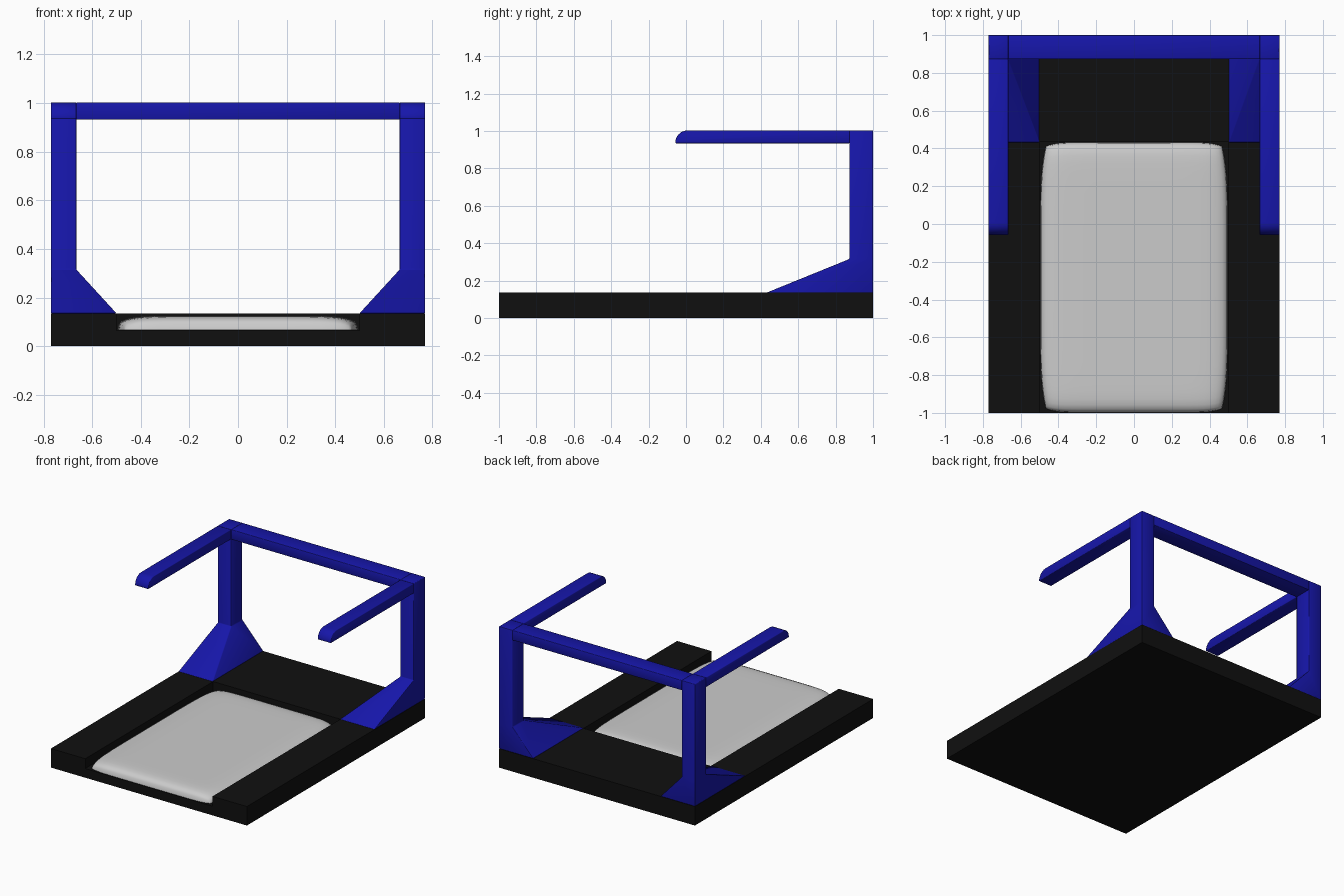
import bpy, bmesh, math

if "Cube" in bpy.data.objects:
    bpy.data.objects.remove(bpy.data.objects["Cube"])


def material(name, rgb):
    m = bpy.data.materials.new(name)
    m.diffuse_color = (*rgb, 1)
    m.use_nodes = True
    m.node_tree.nodes["Principled BSDF"].inputs["Base Color"].default_value = m.diffuse_color
    return m


BLUE = material("blue_paint", (0.008, 0.008, 0.4))
BLACK = material("black_deck", (0.005, 0.005, 0.005))


def loft(name, rings, mat=None):
    """Closed solid skinned through a list of equal-length point rings."""
    bm = bmesh.new()
    loops = [[bm.verts.new(p) for p in r] for r in rings]
    n = len(loops[0])
    for a, b in zip(loops, loops[1:]):
        for i in range(n):
            j = (i + 1) % n
            bm.faces.new((a[i], a[j], b[j], b[i]))
    bm.faces.new(loops[0][::-1])
    bm.faces.new(loops[-1])
    bmesh.ops.recalc_face_normals(bm, faces=bm.faces)
    me = bpy.data.meshes.new(name)
    bm.to_mesh(me)
    bm.free()
    ob = bpy.data.objects.new(name, me)
    bpy.context.collection.objects.link(ob)
    if mat:
        me.materials.append(mat)
    return ob


def rect(x0, x1, y0, y1, z):
    return [(x0, y0, z), (x1, y0, z), (x1, y1, z), (x0, y1, z)]


def box(name, x0, x1, y0, y1, z0, z1, mat=None):
    return loft(name, [rect(x0, x1, y0, y1, z0), rect(x0, x1, y0, y1, z1)], mat)


def soften(ob, width=0.004):
    b = ob.modifiers.new("edge", "BEVEL")
    b.width, b.segments = width, 2
    for p in ob.data.polygons:
        p.use_smooth = True


def mirror(ob):
    ob.modifiers.new("mirror", "MIRROR")


# deck with a recess open to the front
deck = box("deck", -0.77, 0.77, -1, 1, 0, 0.135, BLACK)
cutter = box("recess_cutter", -0.5, 0.5, -1.1, 0.435, 0.065, 0.3)
cutter.hide_render = True
cutter.hide_set(True)
cut = deck.modifiers.new("recess", "BOOLEAN")
cut.object, cut.operation, cut.solver = cutter, "DIFFERENCE", "EXACT"

# cushion in the recess: soft pillow, slightly barrel-shaped in plan
N = 28
bm = bmesh.new()
bmesh.ops.create_grid(bm, x_segments=N, y_segments=N, size=1)
for v in bm.verts:
    u = math.sin(v.co.x * math.pi / 2)
    w = math.sin(v.co.y * math.pi / 2)
    v.co.x = 0.495 * u * (1 - 0.06 * w ** 6)
    v.co.y = -0.283 + 0.715 * w * (1 - 0.03 * u ** 10)
    fall = max(0, (1 - u ** 8) * (1 - w ** 20))
    v.co.z = 0.067 + 0.058 * fall ** 0.35
bmesh.ops.recalc_face_normals(bm, faces=bm.faces)
if sum(f.normal.z for f in bm.faces) < 0:
    bmesh.ops.reverse_faces(bm, faces=bm.faces)
me = bpy.data.meshes.new("cushion")
bm.to_mesh(me)
bm.free()
cushion = bpy.data.objects.new("cushion", me)
bpy.context.collection.objects.link(cushion)
for p in me.polygons:
    p.use_smooth = True

# rear posts with flared feet
post = loft("rear_posts", [rect(0.5, 0.77, 0.43, 1, 0.135),
                           rect(0.665, 0.77, 0.873, 1, 0.315),
                           rect(0.665, 0.77, 0.873, 1, 1.003)], BLUE)
mirror(post)
soften(post)

# cross beam between the posts
beam = box("cross_beam", -0.666, 0.666, 0.873, 1, 0.932, 1.003, BLUE)
soften(beam)

# forward arms with a rounded nose
profile = [(0.874, 0.934), (0.874, 1.003)]
for i in range(7):
    a = math.pi / 2 * (1 + i / 6)
    profile.append((0.008 + 0.066 * math.cos(a), 0.934 + 0.069 * math.sin(a)))
arm = loft("side_arms", [[(x, y, z) for y, z in profile] for x in (0.665, 0.77)], BLUE)
mirror(arm)
soften(arm)
